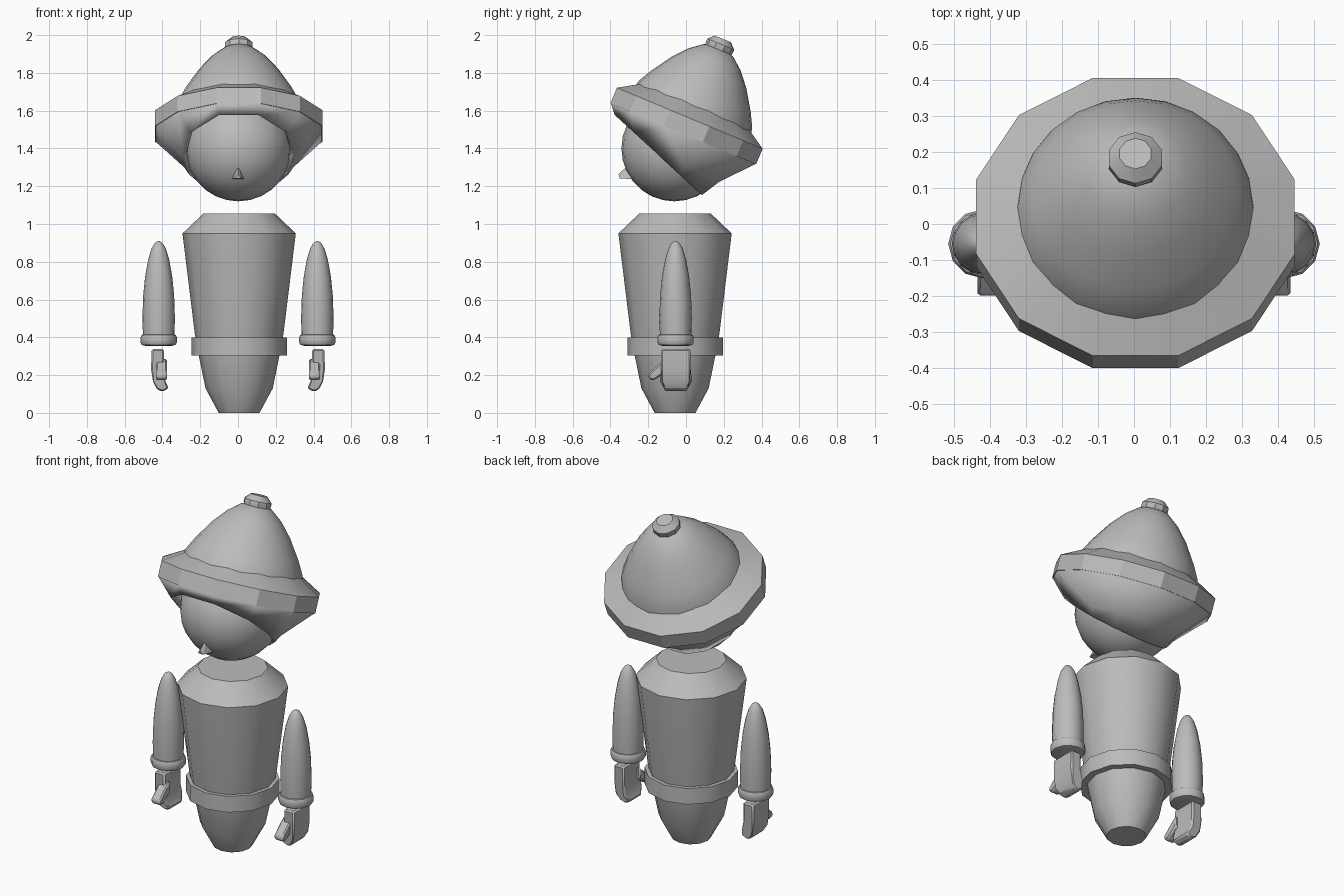
import bpy, bmesh, math
from mathutils import Matrix, Vector

cube = bpy.data.objects.get("Cube")
if cube:
    bpy.data.objects.remove(cube, do_unlink=True)

GREY = (0.5, 0.5, 0.5, 1)
mat = bpy.data.materials.new("plain grey")
mat.use_nodes = True
mat.diffuse_color = GREY
mat.node_tree.nodes["Principled BSDF"].inputs["Base Color"].default_value = GREY


def finish(name, bm, matrix=Matrix(), angle=40, fix=True):
    if fix:
        bmesh.ops.recalc_face_normals(bm, faces=bm.faces[:])
    mesh = bpy.data.meshes.new(name)
    bm.to_mesh(mesh)
    bm.free()
    mesh.transform(matrix)
    mesh.materials.append(mat)
    obj = bpy.data.objects.new(name, mesh)
    bpy.context.collection.objects.link(obj)
    bpy.ops.object.select_all(action='DESELECT')
    obj.select_set(True)
    bpy.context.view_layer.objects.active = obj
    bpy.ops.object.shade_smooth_by_angle(angle=math.radians(angle))
    return obj


def lathe(profile, sides, phase=0.0, y_scale=1.0, cap=True):
    """Revolve (radius, height) points, listed bottom up, around z."""
    bm = bmesh.new()
    rings = []
    for r, z in profile:
        ring = []
        for i in range(sides):
            a = (i + phase) * math.tau / sides
            ring.append(bm.verts.new((r * math.cos(a), r * math.sin(a) * y_scale, z)))
        rings.append(ring)
    for low, high in zip(rings, rings[1:]):
        for i in range(sides):
            j = (i + 1) % sides
            bm.faces.new((low[i], low[j], high[j], high[i]))
    if cap:
        bm.faces.new(rings[0][::-1])
        bm.faces.new(rings[-1])
    return bm


def slab(outline, to_point, start, end):
    """Extrude a 2D outline between two depths."""
    bm = bmesh.new()
    base = bm.faces.new([bm.verts.new(to_point(a, b, start)) for a, b in outline])
    out = bmesh.ops.extrude_face_region(bm, geom=[base])
    shift = Vector(to_point(0, 0, end)) - Vector(to_point(0, 0, start))
    bmesh.ops.translate(bm, vec=shift, verts=[v for v in out["geom"] if isinstance(v, bmesh.types.BMVert)])
    return bm


# Body and belt
body_at = Matrix.Translation((0.006, -0.058, 0))
finish("body", lathe([(0.108, 0), (0.178, 0.13), (0.215, 0.31), (0.235, 0.42),
                      (0.30, 0.95), (0.19, 1.055)], 12), body_at)
finish("belt", lathe([(0.215, 0.305), (0.253, 0.305), (0.253, 0.40), (0.22, 0.40)], 12), body_at)

# Head and nose
bm = bmesh.new()
bmesh.ops.create_uvsphere(bm, u_segments=24, v_segments=14, radius=0.28)
finish("head", bm, Matrix.Translation((0.002, -0.062, 1.4)))
bm = bmesh.new()
nose_points = [(0, -0.29, 1.325), (0.04, -0.25, 1.235), (-0.04, -0.25, 1.235),
               (0.018, -0.352, 1.242), (-0.018, -0.352, 1.242), (0, -0.357, 1.265)]
for p in nose_points:
    bm.verts.new(p)
bmesh.ops.convex_hull(bm, input=bm.verts[:])
finish("nose", bm, angle=10)

# Hat, tipped back on the head
hat_at = Matrix.Translation((0.004, 0.02, 1.56)) @ Matrix.Rotation(math.radians(-22.7), 4, 'X')
finish("hat_brim", lathe([(0.40, -0.09), (0.458, -0.09), (0.458, 0), (0.30, 0.09)],
                         12, 0.5, 0.945), hat_at, 20)
finish("hat_crown", lathe([(0.335, 0.03), (0.325, 0.08), (0.285, 0.155), (0.215, 0.262),
                           (0.15, 0.338), (0.085, 0.39), (0.02, 0.41)], 24), hat_at)
finish("hat_button", lathe([(0.07, 0.385), (0.077, 0.40), (0.077, 0.425), (0.046, 0.455)],
                           10, 0.5), hat_at, 30)

# Funnel under the brim, sliced open around the face
bm = lathe([(0.205, -0.40), (0.235, -0.354), (0.30, -0.25), (0.456, -0.088)], 12, 0.5, 0.945, cap=False)
bmesh.ops.bisect_plane(bm, geom=bm.verts[:] + bm.edges[:] + bm.faces[:],
                       plane_co=(0, 0, -0.272), plane_no=(0, 0.36, 1), clear_inner=True)
funnel = finish("hat_lining", bm, hat_at, 25, fix=False)
solid = funnel.modifiers.new("thickness", 'SOLIDIFY')
solid.thickness = 0.025
solid.offset = -1

# Arms, cuffs and hands
ARM = [(0.06, 0.38), (0.083, 0.40), (0.086, 0.50), (0.082, 0.62), (0.072, 0.72),
       (0.056, 0.81), (0.038, 0.87), (0.02, 0.90), (0.004, 0.91)]
CUFF = [(0.07, 0.355), (0.09, 0.36), (0.096, 0.372), (0.096, 0.40), (0.09, 0.413), (0.075, 0.417)]
PALM = [(0.458, 0.338), (0.46, 0.23), (0.45, 0.165), (0.43, 0.125), (0.40, 0.112),
        (0.367, 0.13), (0.385, 0.17), (0.392, 0.23), (0.392, 0.338)]
THUMB = [(-0.10, 0.29), (-0.14, 0.26), (-0.20, 0.205), (-0.197, 0.18), (-0.17, 0.172), (-0.10, 0.22)]
for side, label in ((1, "left"), (-1, "right")):
    arm_at = Matrix.Translation((side * 0.42, -0.055, 0))
    finish(label + "_arm", lathe(ARM, 16), arm_at)
    finish(label + "_cuff", lathe(CUFF, 12), arm_at, 35)
    mirror = Matrix.Diagonal((side, 1, 1, 1))
    bm = slab(PALM, lambda a, b, d: (a, d, b), -0.132, 0.025)
    # Round the finger tips
    for v in bm.verts:
        if v.co.z < 0.15:
            v.co.y = -0.053 + (v.co.y + 0.053) * 0.75
    hand = finish(label + "_hand", bm, mirror, 35)
    thumb = finish(label + "_thumb", slab(THUMB, lambda a, b, d: (d, a, b), 0.375, 0.435), mirror, 35)
    for obj in (hand, thumb):
        if side < 0:
            obj.data.flip_normals()
        bevel = obj.modifiers.new("soft edges", 'BEVEL')
        bevel.width = 0.008
        bevel.segments = 1
